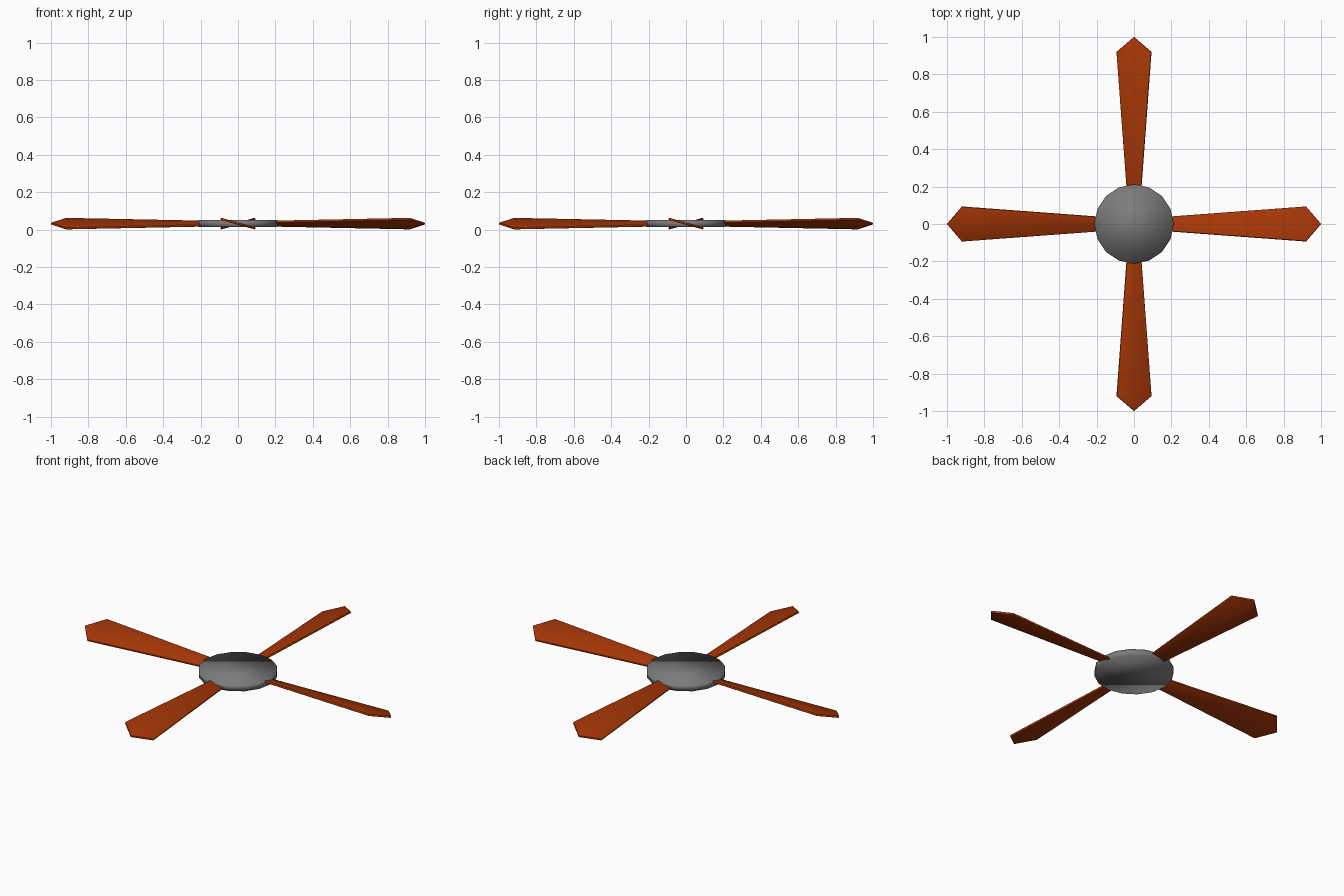
import bpy, bmesh
from math import radians
from mathutils import Matrix

if "Cube" in bpy.data.objects:
    bpy.data.objects.remove(bpy.data.objects["Cube"])

MID_Z = 0.032       # height of the rotor plane
PITCH = radians(-15.5)
THICK = 0.012


def material(name, rgb):
    mat = bpy.data.materials.new(name)
    mat.diffuse_color = (*rgb, 1)
    mat.use_nodes = True
    mat.node_tree.nodes["Principled BSDF"].inputs["Base Color"].default_value = mat.diffuse_color
    return mat


orange = material("blade_orange", (0.38, 0.037, 0.002))
dark_grey = material("hub_dark_grey", (0.2, 0.2, 0.2))


def finish(bm, name, mat):
    bmesh.ops.recalc_face_normals(bm, faces=bm.faces[:])
    for f in bm.faces:
        f.smooth = True
    me = bpy.data.meshes.new(name)
    bm.to_mesh(me)
    bm.free()
    me.materials.append(mat)
    ob = bpy.data.objects.new(name, me)
    bpy.context.collection.objects.link(ob)
    return ob


# Hub: thin sixteen-sided disc
bm = bmesh.new()
bmesh.ops.create_cone(bm, cap_ends=True, segments=16, radius1=0.212,
                      radius2=0.212, depth=0.037)
bmesh.ops.translate(bm, verts=bm.verts[:], vec=(0, 0, MID_Z))
finish(bm, "hub", dark_grey)

# Blades: flared plank with a pointed tip, pitched about its own length
outline = [(0.17, -0.039), (0.92, -0.0965), (1.0, 0), (0.92, 0.0965), (0.17, 0.039)]
for i in range(4):
    bm = bmesh.new()
    face = bm.faces.new([bm.verts.new((x, y, -THICK / 2)) for x, y in outline])
    ext = bmesh.ops.extrude_face_region(bm, geom=[face], use_keep_orig=True)
    top = [v for v in ext["geom"] if isinstance(v, bmesh.types.BMVert)]
    bmesh.ops.translate(bm, verts=top, vec=(0, 0, THICK))
    place = (Matrix.Translation((0, 0, MID_Z))
             @ Matrix.Rotation(radians(90 * i), 4, 'Z')
             @ Matrix.Rotation(PITCH, 4, 'X'))
    bmesh.ops.transform(bm, matrix=place, verts=bm.verts[:])
    blade = finish(bm, f"blade_{i + 1}", orange)
    # softened rim, so the broad faces shade nearly flat
    rim = blade.modifiers.new("rim", 'BEVEL')
    rim.width = 0.003
    rim.segments = 2
